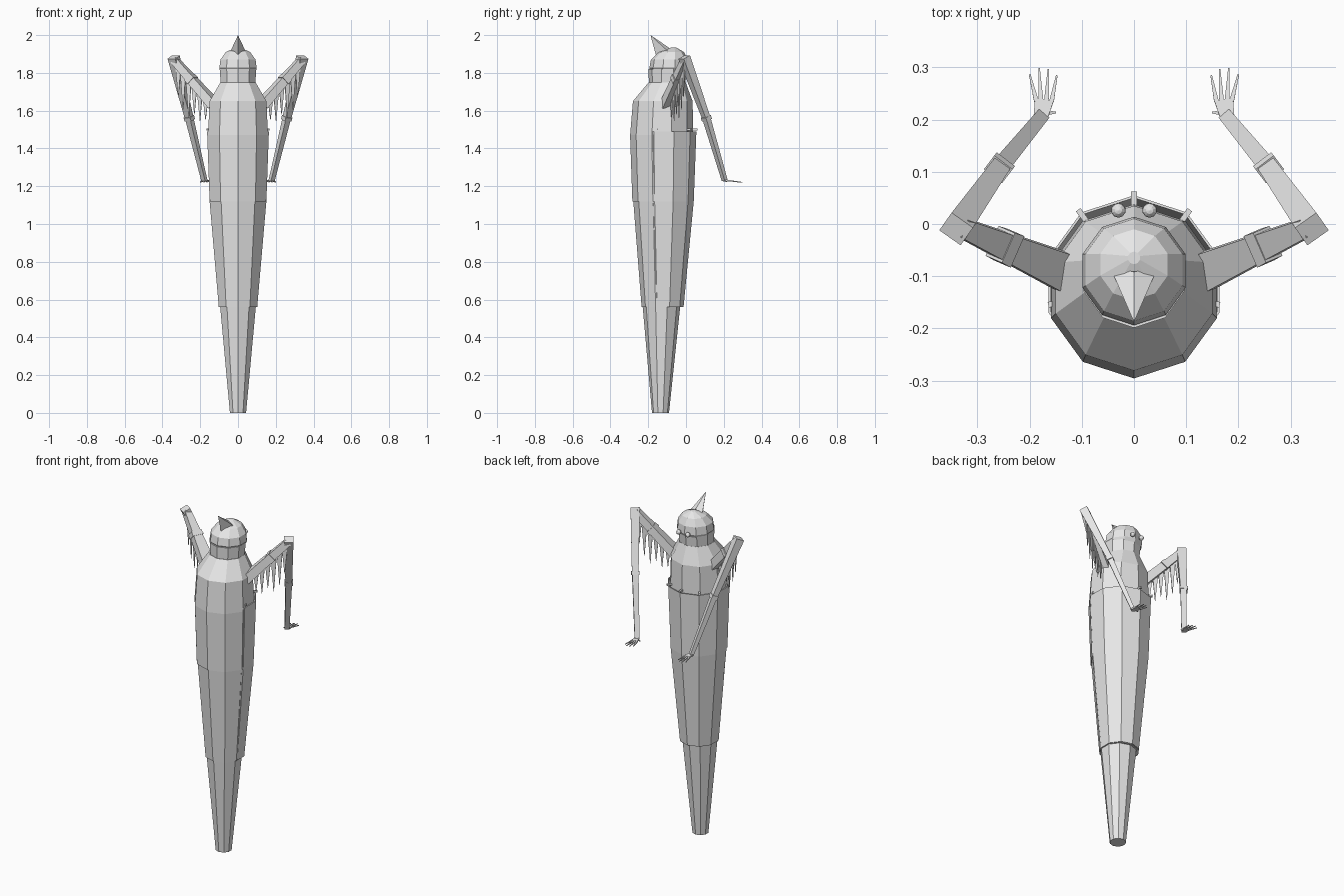
import bpy, math
from mathutils import Vector

if "Cube" in bpy.data.objects:
    bpy.data.objects.remove(bpy.data.objects["Cube"])

grey = bpy.data.materials.new("light_grey")
grey.diffuse_color = (0.8, 0.8, 0.8, 1)
grey.use_nodes = True
grey.node_tree.nodes["Principled BSDF"].inputs["Base Color"].default_value = grey.diffuse_color


def make(name, verts, faces):
    me = bpy.data.meshes.new(name)
    me.from_pydata([tuple(v) for v in verts], [], faces)
    me.materials.append(grey)
    ob = bpy.data.objects.new(name, me)
    bpy.context.collection.objects.link(ob)
    return ob


def loft(name, rings, cap=True, n=10):
    """Stack of ten-sided rings given as (z, centre y, radius)."""
    verts, faces = [], []
    for z, cy, r in rings:
        for i in range(n):
            a = math.radians(-90 + 360 * i / n)
            verts.append((r * math.cos(a), cy + r * math.sin(a), z))
    for k in range(len(rings) - 1):
        for i in range(n):
            j = (i + 1) % n
            faces.append((k * n + i, k * n + j, k * n + n + j, k * n + n + i))
    if cap:
        faces.append(tuple(reversed(range(n))))
        top = (len(rings) - 1) * n
        faces.append(tuple(range(top, top + n)))
    return make(name, verts, faces)


def beam(name, p0, p1, w0, t0, w1, t1, side=None):
    """Tapered box from p0 to p1; w is the width along side, t the other thickness."""
    p0, p1 = Vector(p0), Vector(p1)
    d = (p1 - p0).normalized()
    s = Vector(side) if side else d.cross(Vector((0, 0, 1)))
    s = (s - d * s.dot(d)).normalized()
    u = s.cross(d)
    verts = []
    for p, w, t in ((p0, w0, t0), (p1, w1, t1)):
        for a, b in ((-1, -1), (1, -1), (1, 1), (-1, 1)):
            verts.append(p + s * a * w / 2 + u * b * t / 2)
    faces = [(3, 2, 1, 0), (4, 5, 6, 7)]
    faces += [(i, (i + 1) % 4, 4 + (i + 1) % 4, 4 + i) for i in range(4)]
    return make(name, verts, faces)


# Tapered body in stacked sections
loft("lower_body", [(0, -.135, .045), (.57, -.13, .1)])
loft("middle_body", [(.56, -.128, .107), (1.12, -.127, .152)])
loft("upper_body", [(1.12, -.127, .157), (1.47, -.129, .167), (1.65, -.123, .158),
                    (1.75, -.1, .098)])
loft("neck", [(1.74, -.1, .096), (1.82, -.097, .102)])
loft("head", [(1.80, -.09, .09), (1.825, -.09, .104), (1.87, -.088, .098),
              (1.91, -.078, .068), (1.935, -.065, .012)])

# Coat shell, set slightly towards the back
coat = loft("coat", [(.56, -.12, .107), (1.12, -.117, .158), (1.49, -.117, .172)], cap=False)
mod = coat.modifiers.new("thickness", 'SOLIDIFY')
mod.thickness = .005

# Crest on the head
make("crest", [(-.047, -.08, 1.90), (.047, -.08, 1.90), (0, -.092, 1.935),
               (0, -.15, 1.86), (0, -.188, 2.0)],
     [(0, 2, 4), (2, 1, 4), (1, 3, 4), (3, 0, 4), (0, 3, 1, 2)])

# Knobs around the coat top
for ang in (90, 54, 126, -12, 192):
    a = math.radians(ang)
    d = Vector((math.cos(a), math.sin(a), 0))
    c = Vector((0, -.12, 1.5))
    beam("coat_knob", c + d * .155, c + d * (.182 if ang > 20 and ang < 160 else .168),
         .011, .011, .011, .011)

for m in (-1, 1):
    def P(x, y, z):
        return Vector((m * x, y, z))

    # Eye
    bpy.ops.mesh.primitive_uv_sphere_add(segments=10, ring_count=6, radius=.014,
                                         location=P(.03, .026, 1.833))
    eye = bpy.context.object
    eye.name = "eye"
    eye.data.materials.append(grey)

    # Arm in three lengths with cuffs at the joints
    shoulder, elbow = P(.125, -.096, 1.63), P(.337, -.004, 1.868)
    joint, wrist = P(.258, .108, 1.56), P(.178, .205, 1.23)
    beam("upper_arm", shoulder, elbow, .076, .05, .036, .04)
    beam("middle_arm", elbow + (elbow - joint) * .05, joint, .05, .045, .036, .03)
    beam("forearm", joint, wrist, .034, .03, .026, .02)
    mid = shoulder.lerp(elbow, .54)
    beam("arm_cuff", mid, shoulder.lerp(elbow, .62), .066, .05, .062, .048)
    beam("joint_cuff", joint.lerp(elbow, .03), joint.lerp(wrist, .03), .044, .036, .044, .036)

    # Hand: flat palm, four fingers and a thumb
    palm = P(.172, .238, 1.228)
    beam("palm", P(.18, .2, 1.231), palm, .026, .01, .036, .008, (1, 0, 0))
    for x0, x1, y1 in ((.158, .148, .285), (.168, .164, .297), (.178, .182, .299), (.187, .2, .287)):
        beam("finger", P(x0, .235, 1.228), P(x1, y1, 1.221), .009, .007, .003, .003, (1, 0, 0))
    beam("thumb", P(.172, .212, 1.228), P(.15, .214, 1.224), .009, .007, .004, .003, (0, 1, 0))

    # Hanging fringe of spikes below the upper arm
    along = (elbow - shoulder).normalized()
    for t, drop in ((.22, .13), (.36, .17), (.5, .17), (.64, .22), (.78, .21), (.9, .17)):
        root = shoulder.lerp(elbow, t)
        tip = root - Vector((0, 0, drop))
        beam("arm_spike", root, tip, .034, .008, .002, .002, (along.x, along.y, 0))
